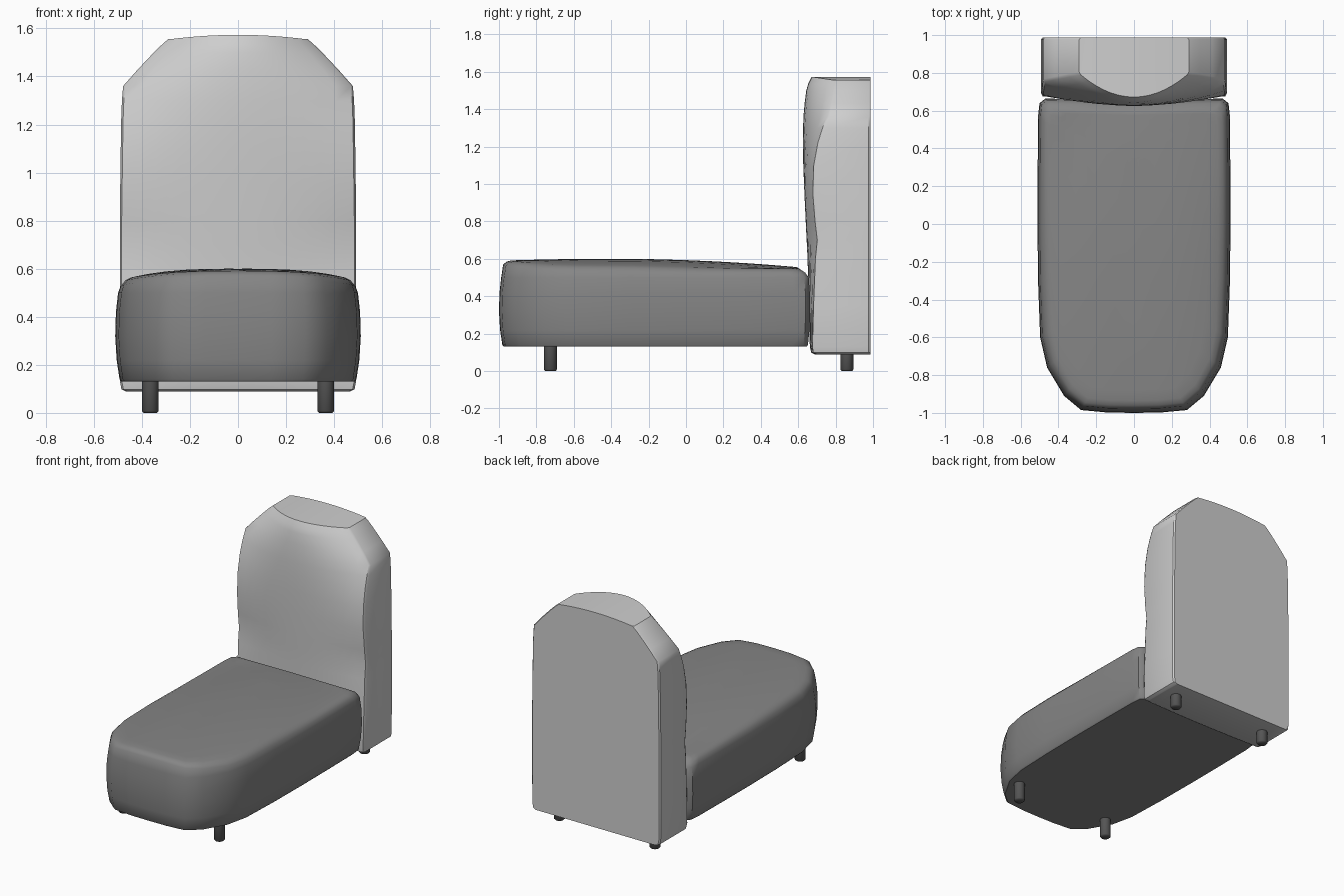
import bpy, bmesh, math

cube = bpy.data.objects.get("Cube")
if cube:
    bpy.data.objects.remove(cube, do_unlink=True)


def material(name, value):
    m = bpy.data.materials.new(name)
    m.use_nodes = True
    color = (value, value, value, 1)
    m.diffuse_color = color
    m.node_tree.nodes["Principled BSDF"].inputs["Base Color"].default_value = color
    return m


light = material("light grey fabric", 0.62)
mid = material("mid grey fabric", 0.235)
dark = material("dark leg", 0.09)


def finish(name, bm, mat, angle):
    bmesh.ops.recalc_face_normals(bm, faces=bm.faces)
    mesh = bpy.data.meshes.new(name)
    bm.to_mesh(mesh)
    bm.free()
    obj = bpy.data.objects.new(name, mesh)
    bpy.context.collection.objects.link(obj)
    mesh.materials.append(mat)
    bpy.ops.object.select_all(action='DESELECT')
    obj.select_set(True)
    bpy.context.view_layer.objects.active = obj
    bpy.ops.object.shade_smooth_by_angle(angle=math.radians(angle))
    return obj


def loft(bm, rings):
    loops = [[bm.verts.new(p) for p in ring] for ring in rings]
    n = len(loops[0])
    for a, b in zip(loops, loops[1:]):
        for i in range(n):
            j = (i + 1) % n
            bm.faces.new((a[i], a[j], b[j], b[i]))
    return loops


# Seat: rounded plan outline lofted upwards, closed by a crowned top
half = [(0, -1.0), (0.14, -0.998), (0.28, -0.985), (0.37, -0.91), (0.46, -0.76),
        (0.497, -0.6), (0.508, -0.3), (0.511, 0), (0.51, 0.3), (0.507, 0.58),
        (0.5, 0.64), (0.47, 0.664), (0.24, 0.66), (0, 0.655)]
outline = half + [(-x, y) for x, y in reversed(half[1:-1])]


def crown(x, y):
    z = 0.6 - 0.045 * (abs(x) / 0.48) ** 3
    z -= 0.045 * max(0, y + 0.4) ** 2 + 0.03 * max(0, -0.4 - y) ** 2
    return max(z, 0.548)


def seat_ring(inset, z=None, drop=0.0, back=0.0):
    ring = []
    for x, y in outline:
        px, py = x * (1 - inset / 0.51), y * (1 - inset)
        if y > 0.5:
            py -= back
        ring.append((px, py, crown(px, py) - drop if z is None else z))
    return ring


bm = bmesh.new()
rings = [seat_ring(0.026, 0.13), seat_ring(0.018, 0.14), seat_ring(0.006, 0.22),
         seat_ring(0, 0.32), seat_ring(0.003, 0.42), seat_ring(0.012, 0.5),
         seat_ring(0.022, drop=0.022, back=0.012), seat_ring(0.04, drop=0.006, back=0.025),
         seat_ring(0.065, back=0.02)]
rings += [seat_ring(d) for d in (0.12, 0.2, 0.3, 0.4, 0.48)]
loops = loft(bm, rings)
bm.faces.new(loops[0])
bm.faces.new(loops[-1])
finish("seat", bm, mid, 40)

# Backrest: horizontal sections (height, half width, centre front y, edge front y)
sections = [(0.088, 0.465, 0.69, 0.70), (0.098, 0.485, 0.67, 0.68),
            (0.13, 0.491, 0.662, 0.676), (0.35, 0.492, 0.656, 0.682),
            (0.6, 0.492, 0.65, 0.692), (0.7, 0.492, 0.645, 0.702),
            (0.8, 0.492, 0.64, 0.69), (0.95, 0.49, 0.633, 0.678),
            (1.1, 0.488, 0.627, 0.683), (1.22, 0.486, 0.625, 0.705),
            (1.3, 0.483, 0.626, 0.73), (1.36, 0.478, 0.628, 0.752),
            (1.43, 0.416, 0.634, 0.765), (1.5, 0.35, 0.643, 0.778),
            (1.535, 0.314, 0.653, 0.785), (1.555, 0.29, 0.672, 0.79)]
columns = 14


def back_ring(z, w, centre, edge):
    ts = [-1 + 2 * i / columns for i in range(columns + 1)]
    top = 0.018 if z > 1.54 else 0.0
    front = [(t * (w - 0.008), centre + (edge - centre) * t * t, z + top * (1 - t * t))
             for t in ts]
    rear = [(t * (w - 0.008), 0.987, z + top * (1 - t * t)) for t in reversed(ts)]
    right = [(w, edge + 0.016, z), (w, 0.977, z)]
    left = [(-w, 0.977, z), (-w, edge + 0.016, z)]
    return front + right + rear + left


bm = bmesh.new()
loops = loft(bm, [back_ring(*s) for s in sections])
for loop in (loops[0], loops[-1]):
    count = len(loop)
    for i in range(columns):
        a, b = columns + 2 + 1 + columns - i, columns + 2 + columns - i
        bm.faces.new((loop[i], loop[i + 1], loop[b], loop[a]))
    bm.faces.new([loop[columns + k] for k in range(4)])
    bm.faces.new([loop[count - 3], loop[count - 2], loop[count - 1], loop[0]])
finish("backrest", bm, light, 38)


# Legs: short round pegs with softened feet
def leg(name, x, y, height):
    bm = bmesh.new()
    loft_rings = []
    for r, z in ((0.028, 0), (0.035, 0.008), (0.035, height)):
        loft_rings.append([(x + r * math.cos(k * math.tau / 20),
                            y + r * math.sin(k * math.tau / 20), z) for k in range(20)])
    loops = loft(bm, loft_rings)
    bm.faces.new(loops[0])
    bm.faces.new(loops[-1])
    finish(name, bm, dark, 50)


for side, x in (("left", 0.365), ("right", -0.365)):
    leg("front_leg_" + side, x, -0.725, 0.14)
    leg("back_leg_" + side, x, 0.86, 0.1)
